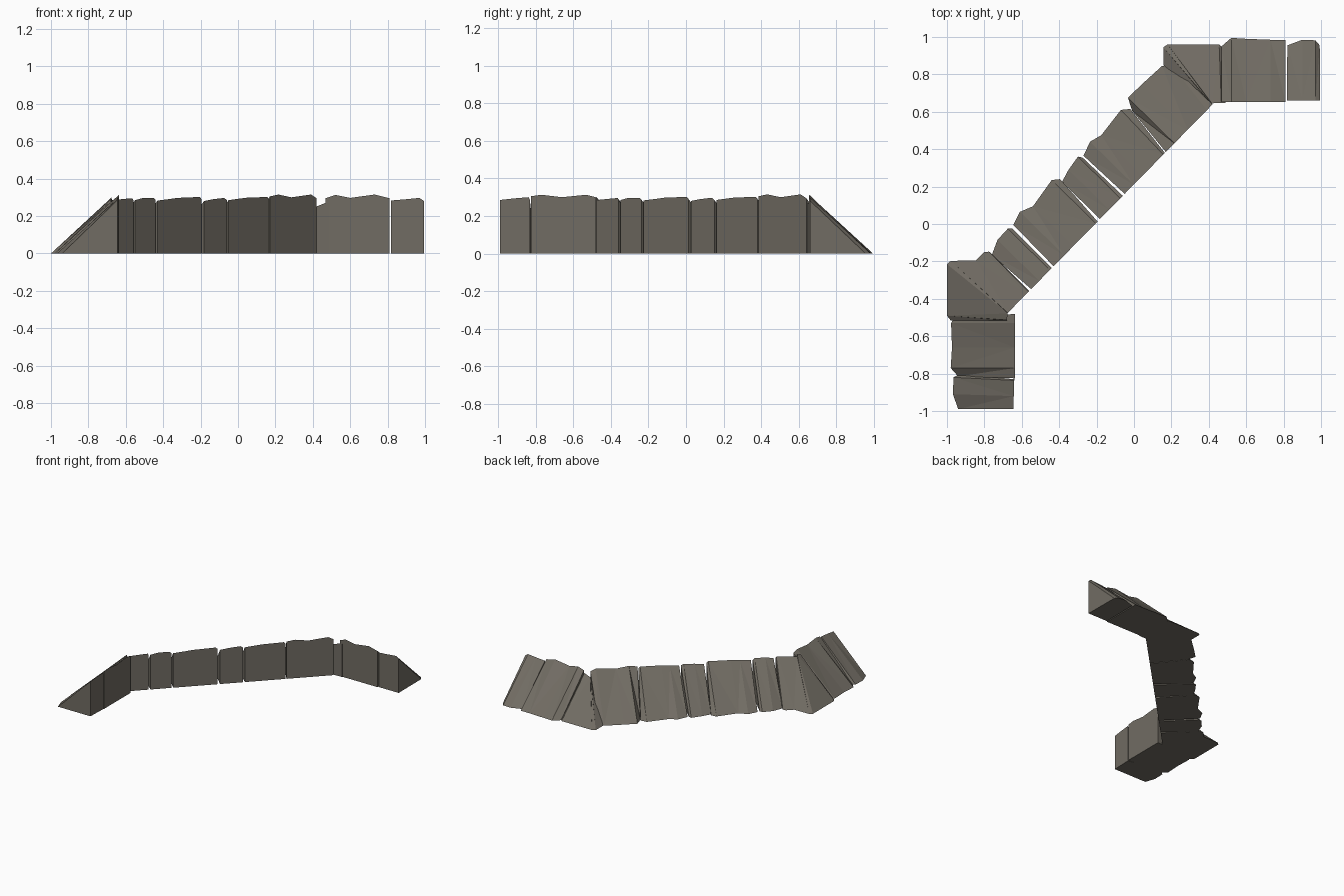
import bpy, bmesh
from mathutils import Vector

stone = bpy.data.materials.new("grey brown stone")
stone.diffuse_color = (0.165, 0.15, 0.125, 1)


def block(name, a, b, heights, outer):
    """Wedge stone: upright back along a-b, sloping down to the outer outline."""
    a, b = Vector(a), Vector(b)
    d = b - a
    n = len(outer)
    bm = bmesh.new()
    rings = []
    last_t = 0
    for i, (o, h) in enumerate(zip(outer, heights)):
        t = (Vector(o) - a).dot(d) / d.length_squared
        t = 0 if i == 0 else 1 if i == n - 1 else min(max(t, last_t + 0.04), 1 - 0.04 * (n - 1 - i))
        last_t = t
        p = a + d * t
        rings.append([bm.verts.new(v) for v in
                      ((p.x, p.y, 0), (p.x, p.y, h), (o[0], o[1], 0))])
    for r, s in zip(rings, rings[1:]):
        for k in range(3):
            m = (k + 1) % 3
            bm.faces.new((r[k], r[m], s[m], s[k]))
    bm.faces.new(rings[0])
    bm.faces.new(rings[-1][::-1])
    bmesh.ops.triangulate(bm, faces=bm.faces[:])
    bmesh.ops.recalc_face_normals(bm, faces=bm.faces[:])
    me = bpy.data.meshes.new(name)
    bm.to_mesh(me)
    bm.free()
    me.materials.append(stone)
    ob = bpy.data.objects.new(name, me)
    bpy.context.collection.objects.link(ob)


# left leg stones
block("left_end_stone", (-.645, -.99), (-.64, -.83), (.285, .293, .3, .285),
      [(-.94, -.99), (-.968, -.91), (-.965, -.82), (-.93, -.80)])
block("left_leg_stone", (-.637, -.825), (-.637, -.48), (.305, .313, .3, .313, .3),
      [(-.94, -.815), (-.98, -.77), (-.973, -.66), (-.978, -.53), (-.97, -.515)])

# left corner stone, fanned round its inner corner
block("left_corner_stone", (-.68, -.515), (-.675, -.475), (.28, .29, .3, .3, .29),
      [(-.98, -.515), (-1, -.49), (-1, -.215), (-.98, -.197), (-.84, -.195)])

# diagonal run of stones: inner x range, heights, outer outline
run = [
    (-.675, -.56, (.285, .295, .295, .285),
     [(-.845, -.195), (-.80, -.15), (-.775, -.148), (-.76, -.16)]),
    (-.55, -.44, (.285, .297, .297, .285),
     [(-.76, -.165), (-.73, -.085), (-.675, -.025), (-.65, -.025)]),
    (-.43, -.195, (.283, .29, .297, .302, .29),
     [(-.645, -.005), (-.61, .065), (-.54, .095), (-.44, .235), (-.395, .24)]),
    (-.182, -.06, (.28, .29, .297, .285),
     [(-.385, .225), (-.35, .29), (-.30, .36), (-.275, .355)]),
    (-.05, .165, (.285, .292, .298, .302, .29),
     [(-.27, .365), (-.235, .44), (-.175, .475), (-.07, .61), (-.02, .615)]),
    (.17, .42, (.305, .315, .3, .315, .295),
     [(-.01, .605), (-.032, .675), (.04, .745), (.15, .845), (.20, .85)]),
]
for i, (x0, x1, hs, outer) in enumerate(run):
    inner = lambda x: (x, 1.018 * x + .212)
    block(f"diagonal_stone_{i + 1}", inner(x0), inner(x1), hs, outer)

# right corner stone and right leg stones
block("right_corner_stone", (.41, .645), (.49, .648), (.23, .24, .25, .27, .27),
      [(.157, .85), (.157, .945), (.18, .96), (.455, .96), (.475, .94)])
block("right_leg_stone", (.468, .653), (.81, .653), (.295, .313, .297, .315, .295),
      [(.468, .95), (.52, .995), (.60, .99), (.73, .985), (.81, .985)])
block("right_end_stone", (.817, .66), (.995, .66), (.283, .29, .297, .28),
      [(.82, .955), (.90, .985), (.97, .982), (.993, .955)])
